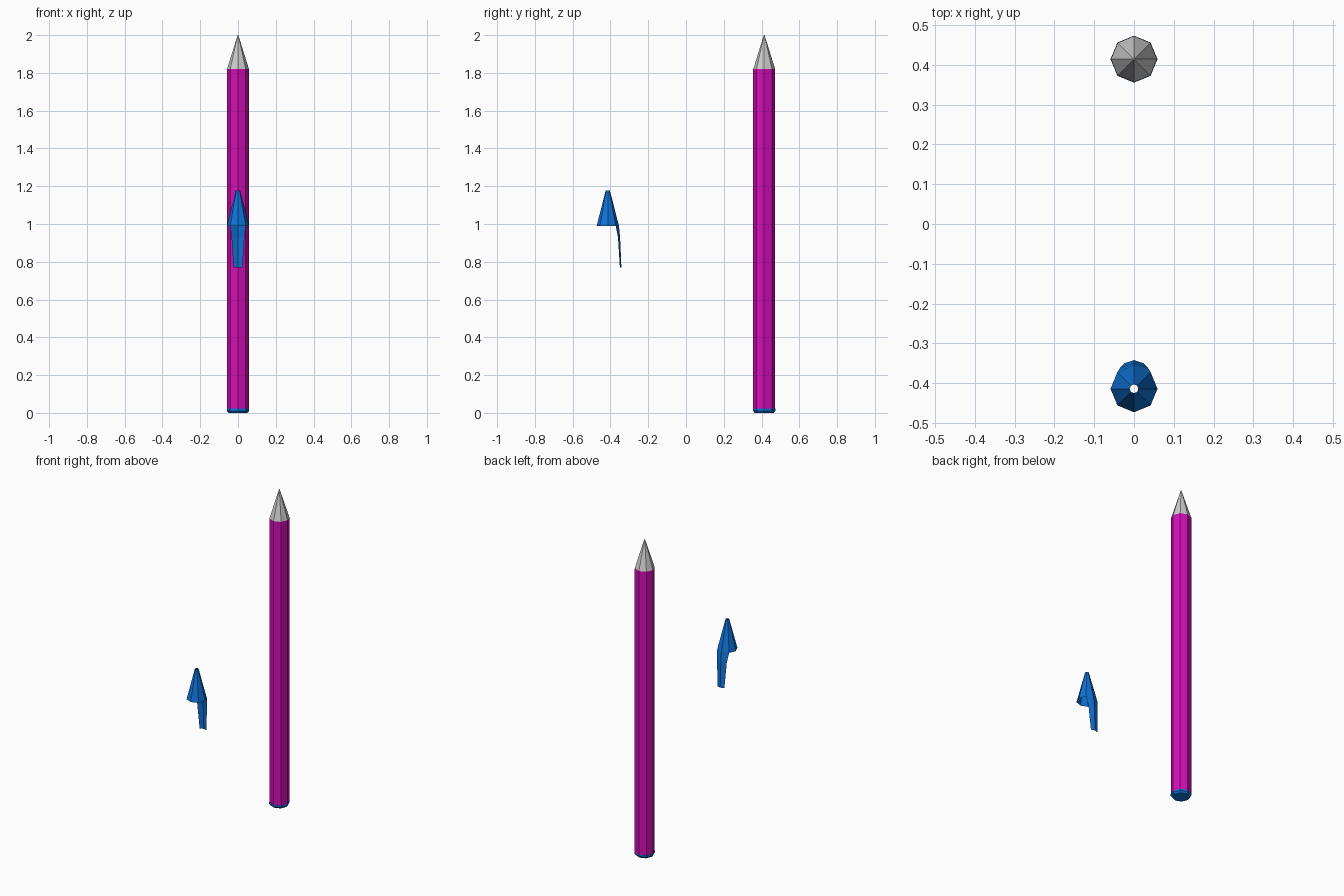
import bpy
from math import cos, sin, pi

if "Cube" in bpy.data.objects:
    bpy.data.objects.remove(bpy.data.objects["Cube"])

N = 8            # octagonal low-poly sections
R = 0.059
Y = 0.414        # pen at +Y, cap at -Y


def material(name, rgb):
    m = bpy.data.materials.new(name)
    m.diffuse_color = (*rgb, 1)
    m.use_nodes = True
    m.node_tree.nodes["Principled BSDF"].inputs["Base Color"].default_value = m.diffuse_color
    return m


def build(name, verts, faces, mat=None):
    me = bpy.data.meshes.new(name)
    me.from_pydata(verts, [], faces)
    me.update()
    ob = bpy.data.objects.new(name, me)
    bpy.context.collection.objects.link(ob)
    if mat:
        me.materials.append(mat)
    return ob


def lathe(name, y, profile, mat=None, bottom=False, top=False):
    """Octagonal tube through (radius, z) pairs, optionally capped."""
    verts = [(r * cos(2 * pi * i / N), y + r * sin(2 * pi * i / N), z)
             for r, z in profile for i in range(N)]
    faces = [(k * N + i, k * N + (i + 1) % N, (k + 1) * N + (i + 1) % N, (k + 1) * N + i)
             for k in range(len(profile) - 1) for i in range(N)]
    if bottom:
        faces.append(tuple(reversed(range(N))))
    if top:
        faces.append(tuple(range(len(verts) - N, len(verts))))
    return build(name, verts, faces, mat)


magenta = material("magenta", (0.67, 0.004, 0.48))
blue = material("blue", (0.005, 0.17, 0.68))

# Pen: end plug, barrel and pointed tip
lathe("end_plug", Y, [(0.050, 0), (R, 0.011), (R, 0.022)], blue, bottom=True)
lathe("barrel", Y, [(R - 0.001, 0.022), (R - 0.001, 1.82)], magenta)
lathe("tip", Y, [(R - 0.001, 1.82), (0.002, 2.0)], top=True)

# Cap: open cone lying beside the pen
lathe("cap", -Y, [(R, 0.99), (0.011, 1.178)], blue)

# Clip: creased strip hanging from the back of the cap rim
# (half width, edge y, ridge y, z)
s = sin(pi / 4) * R
sections = [(s, -Y + s, -Y + R, 0.99), (0.034, -0.360, -0.349, 0.93), (0.024, -0.350, -0.342, 0.77)]
verts = [p for w, ye, yr, z in sections for p in ((w, ye, z), (0, yr, z), (-w, ye, z))]
faces = [(k * 3 + i, k * 3 + 3 + i, k * 3 + 4 + i, k * 3 + 1 + i)
         for k in range(2) for i in range(2)]
clip = build("clip", verts, [f[::-1] for f in faces], blue)
